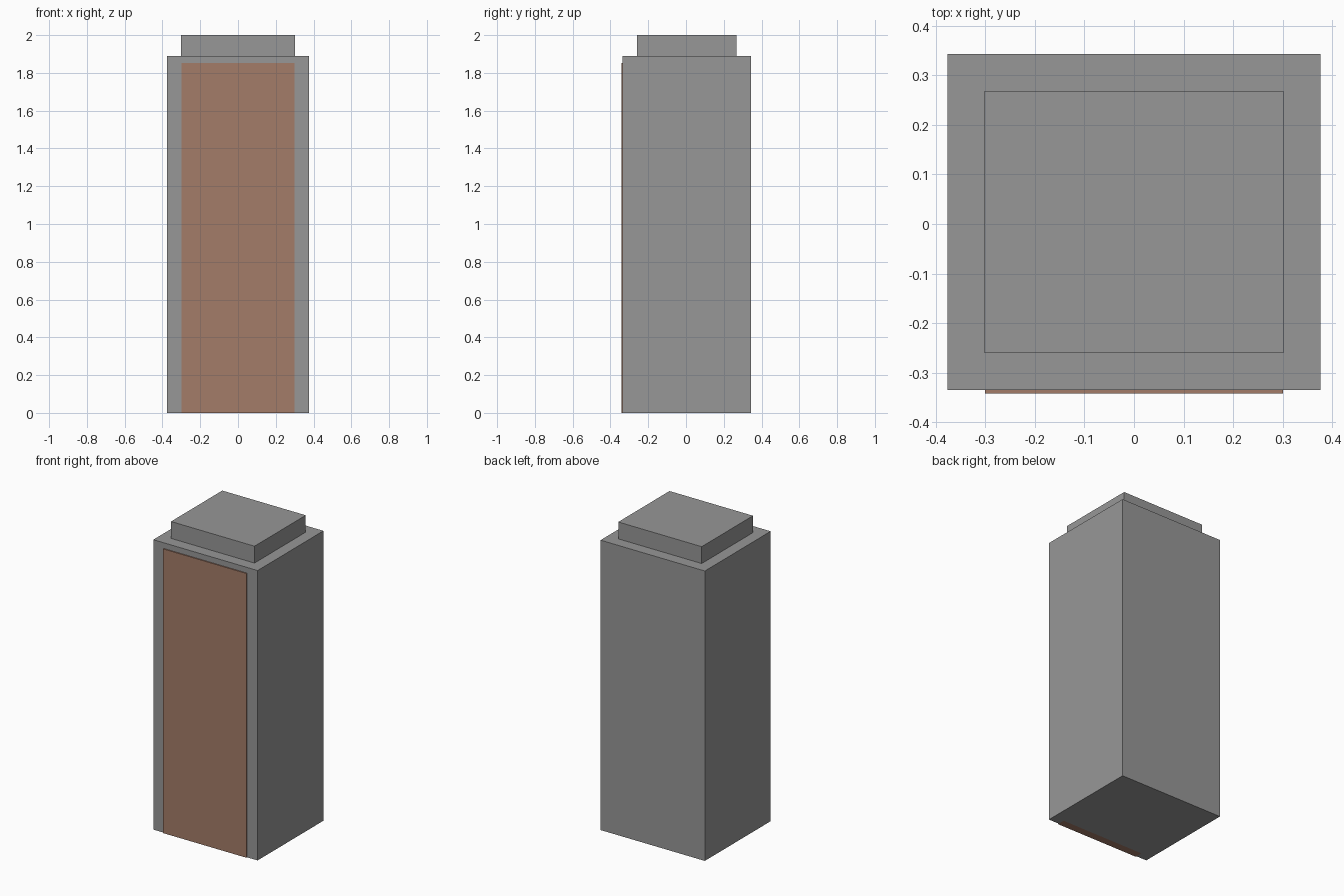
import bpy

if "Cube" in bpy.data.objects:
    bpy.data.objects.remove(bpy.data.objects["Cube"])


def material(name, r, g, b):
    mat = bpy.data.materials.new(name)
    mat.diffuse_color = (r, g, b, 1)
    mat.use_nodes = True
    mat.node_tree.nodes["Principled BSDF"].inputs["Base Color"].default_value = mat.diffuse_color
    return mat


def box(name, x, y, z, mat):
    """Axis-aligned box from (min, max) ranges."""
    spans = (x, y, z)
    bpy.ops.mesh.primitive_cube_add(size=1, location=[(a + b) / 2 for a, b in spans])
    ob = bpy.context.object
    ob.name = name
    ob.scale = [b - a for a, b in spans]
    bpy.ops.object.transform_apply(location=False, rotation=False, scale=True)
    ob.data.materials.append(mat)
    return ob


grey = material("dark_grey", 0.31, 0.31, 0.31)
brown = material("panel_brown", 0.37, 0.20, 0.14)

# Main upright body and the smaller block on top
box("body", (-0.376, 0.376), (-0.335, 0.343), (0, 1.89), grey)
box("top_cap", (-0.301, 0.301), (-0.26, 0.268), (1.89, 2.0), grey)

# Brown front panel, sunk into the body and standing slightly proud
box("front_panel", (-0.30, 0.30), (-0.342, -0.29), (0, 1.853), brown)
